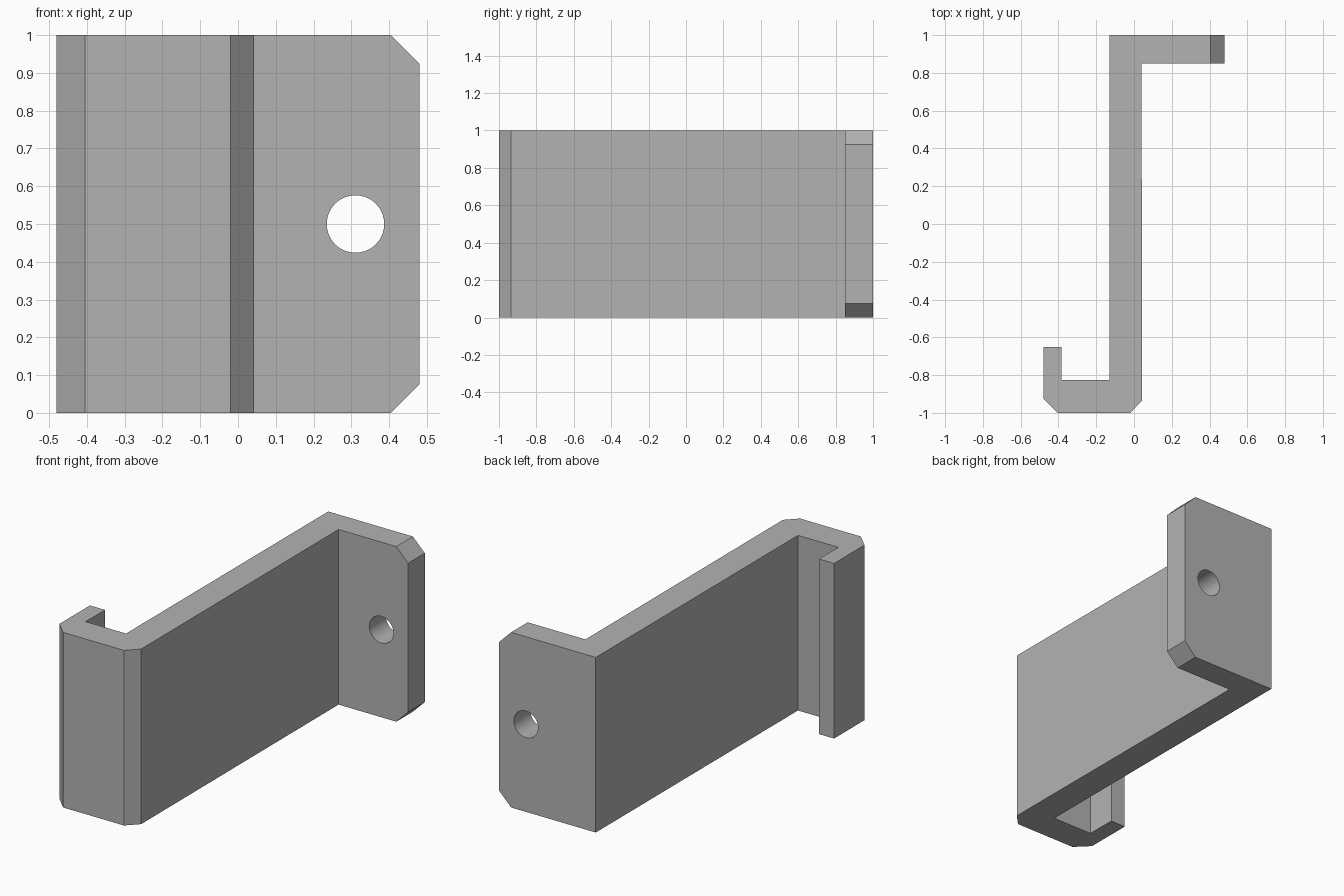
import bpy, bmesh, math

cube = bpy.data.objects.get("Cube")
if cube:
    bpy.data.objects.remove(cube, do_unlink=True)

# Single grey material
grey = bpy.data.materials.new("plain_grey")
grey.use_nodes = True
colour = (0.45, 0.45, 0.45, 1)
grey.diffuse_color = colour
grey.node_tree.nodes["Principled BSDF"].inputs["Base Color"].default_value = colour

# Plan outline: mounting flange, long web, hooked lip
HEIGHT = 1.0
outline = [(-0.13, 1.0), (-0.13, -0.825), (-0.385, -0.825), (-0.385, -0.65),
           (-0.48, -0.65), (-0.48, -0.925), (-0.405, -1.0), (-0.02, -1.0),
           (0.043, -0.935), (0.04, 0.85), (0.48, 0.85), (0.48, 1.0)]

bm = bmesh.new()
base = bm.faces.new([bm.verts.new((x, y, 0)) for x, y in outline])
top = bmesh.ops.extrude_face_region(bm, geom=[base])["geom"]
bmesh.ops.translate(bm, vec=(0, 0, HEIGHT),
                    verts=[v for v in top if isinstance(v, bmesh.types.BMVert)])

# Clip the two free corners of the flange
corners = [e for e in bm.edges
           if all(v.co.x > 0.47 for v in e.verts)
           and abs(e.verts[0].co.z - e.verts[1].co.z) < 0.01]
bmesh.ops.bevel(bm, geom=corners, offset=0.075, segments=1,
                affect='EDGES', profile=0.5)
bmesh.ops.recalc_face_normals(bm, faces=bm.faces[:])

mesh = bpy.data.meshes.new("bracket")
bm.to_mesh(mesh)
bm.free()
mesh.materials.append(grey)
bracket = bpy.data.objects.new("bracket", mesh)
bpy.context.collection.objects.link(bracket)

# Screw hole through the flange
bpy.ops.mesh.primitive_cylinder_add(vertices=64, radius=0.076, depth=0.5,
                                    location=(0.311, 0.925, 0.5),
                                    rotation=(math.pi / 2, 0, 0))
cutter = bpy.context.object
cutter.name = "screw_hole_cutter"
cutter.data.materials.append(grey)

hole = bracket.modifiers.new("screw_hole", 'BOOLEAN')
hole.operation = 'DIFFERENCE'
hole.solver = 'EXACT'
hole.object = cutter

bpy.ops.object.select_all(action='DESELECT')
bracket.select_set(True)
bpy.context.view_layer.objects.active = bracket
bpy.ops.object.modifier_apply(modifier=hole.name)
bpy.data.objects.remove(cutter, do_unlink=True)
bpy.ops.object.shade_smooth_by_angle(angle=math.radians(30))
